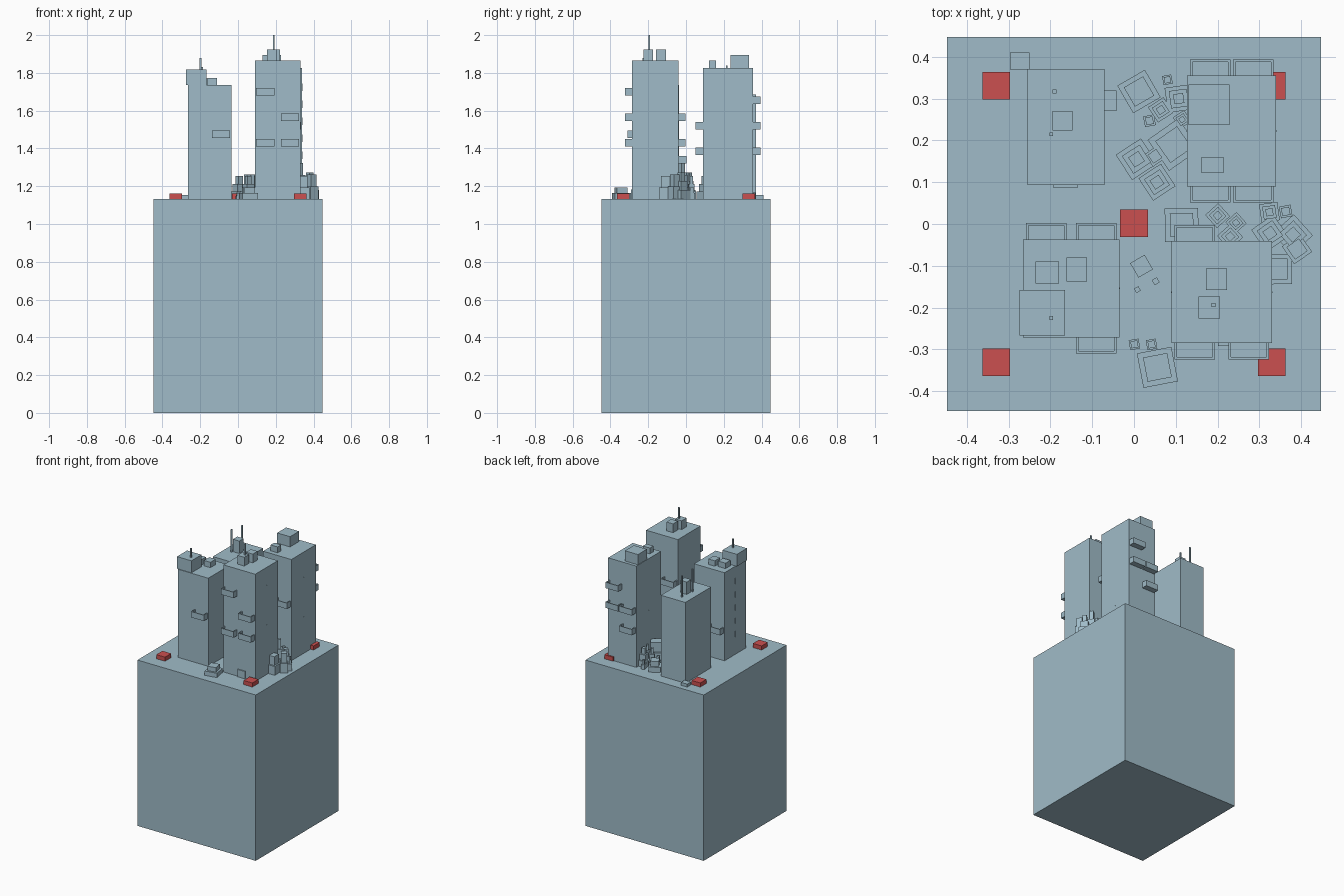
import bpy, bmesh, math
from mathutils import Matrix, Vector

if "Cube" in bpy.data.objects:
    bpy.data.objects.remove(bpy.data.objects["Cube"])

def material(name, rgb):
    m = bpy.data.materials.new(name)
    m.diffuse_color = (*rgb, 1)
    m.use_nodes = True
    m.node_tree.nodes["Principled BSDF"].inputs["Base Color"].default_value = m.diffuse_color
    return m

CONCRETE = material("blue grey concrete", (0.35, 0.50, 0.58))
RED = material("red marker", (0.60, 0.08, 0.08))
G = 1.133      # top of the plinth
FLOOR = .135   # storey height between balconies

def finish(name, bm, mat=CONCRETE):
    mesh = bpy.data.meshes.new(name)
    bm.to_mesh(mesh)
    bm.free()
    mesh.materials.append(mat)
    bpy.context.collection.objects.link(bpy.data.objects.new(name, mesh))

def add_block(bm, x, y, w, d, z0, z1, rot=0):
    """Block centred on x, y with width w, depth d."""
    mat = (Matrix.Translation((x, y, (z0 + z1) / 2))
           @ Matrix.Rotation(math.radians(rot), 4, 'Z')
           @ Matrix.Diagonal((w, d, z1 - z0, 1)))
    bmesh.ops.create_cube(bm, size=1, matrix=mat)

def block(name, x, y, w, d, z0, z1, mat=CONCRETE):
    bm = bmesh.new()
    add_block(bm, x, y, w, d, z0, z1)
    finish(name, bm, mat)

def balcony(name, x, wall, side, z, w=.097, d=.039, t=.006, h=.04):
    """Open tray on a wall: floor, two cheeks and a front lip."""
    bm = bmesh.new()
    y = wall + side * d / 2
    add_block(bm, x, y, w, d, z, z + .008)
    for s in (-1, 1):
        add_block(bm, x + s * (w - t) / 2, y, t, d, z, z + h)
    add_block(bm, x, wall + side * (d - t / 2), w, t, z, z + h)
    finish(name, bm)

def slits(name, x, y, top):
    """Slim window slits, one per storey, as thin plates."""
    bm = bmesh.new()
    for i in range(int((top - G - .2) / .09) + 1):
        z = G + .12 + .09 * i
        add_block(bm, x, y, .002, .004, z, z + .04)
    finish(name, bm)

def rubble(name, x, y, half, rot, height, tiers):
    """Stepped pile of shrinking square blocks."""
    bm = bmesh.new()
    for i in range(tiers):
        w = 2 * half * (1 - .3 * i)
        add_block(bm, x, y, w, w, G + height * i / tiers, G + height * (i + 1) / tiers, rot)
    finish(name, bm)

# plinth and red markers
block("plinth", 0, 0, .894, .894, 0, G)
block("marker_centre", 0, .002, .066, .066, G, G + .028, RED)
for sx in (-1, 1):
    for sy in (-1, 1):
        block("marker_corner", sx * .33, sy * .331, .066, .066, G, G + .028, RED)

# towers: x0, x1, y0, y1, top, lowest balcony, balcony codes (side, column, storey)
towers = {
    "front_right": (.09, .33, -.285, -.041, 1.865, 1.41, "FL0 FR0 FR1 FL2 BL0 BL1"),
    "back_right": (.127, .34, .09, .355, 1.825, 1.365, "BL0 BL1 BR1 BR2 FL0 FR1"),
    "back_left": (-.255, -.07, .093, .371, 1.685, 0, ""),
    "front_left": (-.265, -.035, -.271, -.037, 1.735, 1.32, "FR1 BL0 BR0"),
}
for name, (x0, x1, y0, y1, top, low, codes) in towers.items():
    block("tower_" + name, (x0 + x1) / 2, (y0 + y1) / 2, x1 - x0, y1 - y0, G, top)
    for side, column, storey in codes.split():
        x = x0 + .055 if column == "L" else x1 - .055
        wall, out = (y0, -1) if side == "F" else (y1, 1)
        balcony("balcony_" + name, x, wall, out, low + FLOOR * int(storey))
    if codes:
        for x in (x0, x1):
            slits("window_slits_" + name, x, (y0 + y1) / 2, top)

# rooftop blocks: x, y, width, depth, height, grouped by roof level
roofs = {
    1.865: [(.18, -.2, .051, .052, .06), (.197, -.132, .05, .051, .06)],
    1.825: [(.179, .285, .098, .097, .07), (.188, .141, .053, .038, .04)],
    1.685: [(-.171, .247, .048, .047, .085)],
    1.735: [(-.22, -.212, .109, .109, .082), (-.208, -.116, .056, .052, .037),
            (-.137, -.109, .049, .057, .037)],
}
for level, blocks in roofs.items():
    for x, y, w, d, h in blocks:
        block("roof_block", x, y, w, d, level, level + h)

# antennas: x, y, foot, tip
for x, y, z0, z1 in [(.19, -.194, 1.92, 2), (-.198, -.225, 1.81, 1.878),
                     (-.198, .215, 1.68, 1.84), (-.19, .317, 1.68, 1.83)]:
    block("antenna", x, y, .009, .009, z0, z1)

# doors and low blocks at the tower feet
block("front_door", .228, -.288, .055, .008, G, G + .05)
block("back_tower_door", -.164, .09, .058, .008, G, G + .05)
block("kerb_block", -.273, .39, .047, .041, G, G + .02)
block("side_block", -.056, .295, .028, .05, G, G + .04)

# rubble piles grouped by height, tiers and turn: x, y, half width
piles = [
    (.12, 3, 33, [(.006, .155, .036), (.064, .273, .022), (.115, .25, .016), (.055, .1, .032)]),
    (.13, 2, 35, [(.095, .19, .045), (.05, .162, .018), (.39, -.06, .026)]),
    (.12, 3, 8, [(.107, .3, .03), (.324, .028, .022)]),
    (.14, 3, 42, [(.2, .02, .021), (.244, .003, .018), (.23, -.03, .022), (.38, -.025, .034)]),
    (.19, 3, 35, [(.325, -.022, .032)]),
    (.12, 2, 1, [(.114, -.002, .04), (.342, -.108, .036)]),
    (.06, 2, 11, [(.056, -.343, .042), (.363, .03, .014), (.08, .345, .011), (.037, .247, .013)]),
    (.07, 2, 30, [(.012, .317, .038)]),
    (.03, 2, 10, [(.001, -.288, .012), (.042, -.288, .012)]),
    (.02, 1, 30, [(.018, -.101, .02), (.008, -.157, .006), (.052, -.137, .007)]),
]
for height, tiers, rot, spots in piles:
    for x, y, half in spots:
        rubble("rubble_pile", x, y, half, rot, height, tiers)
